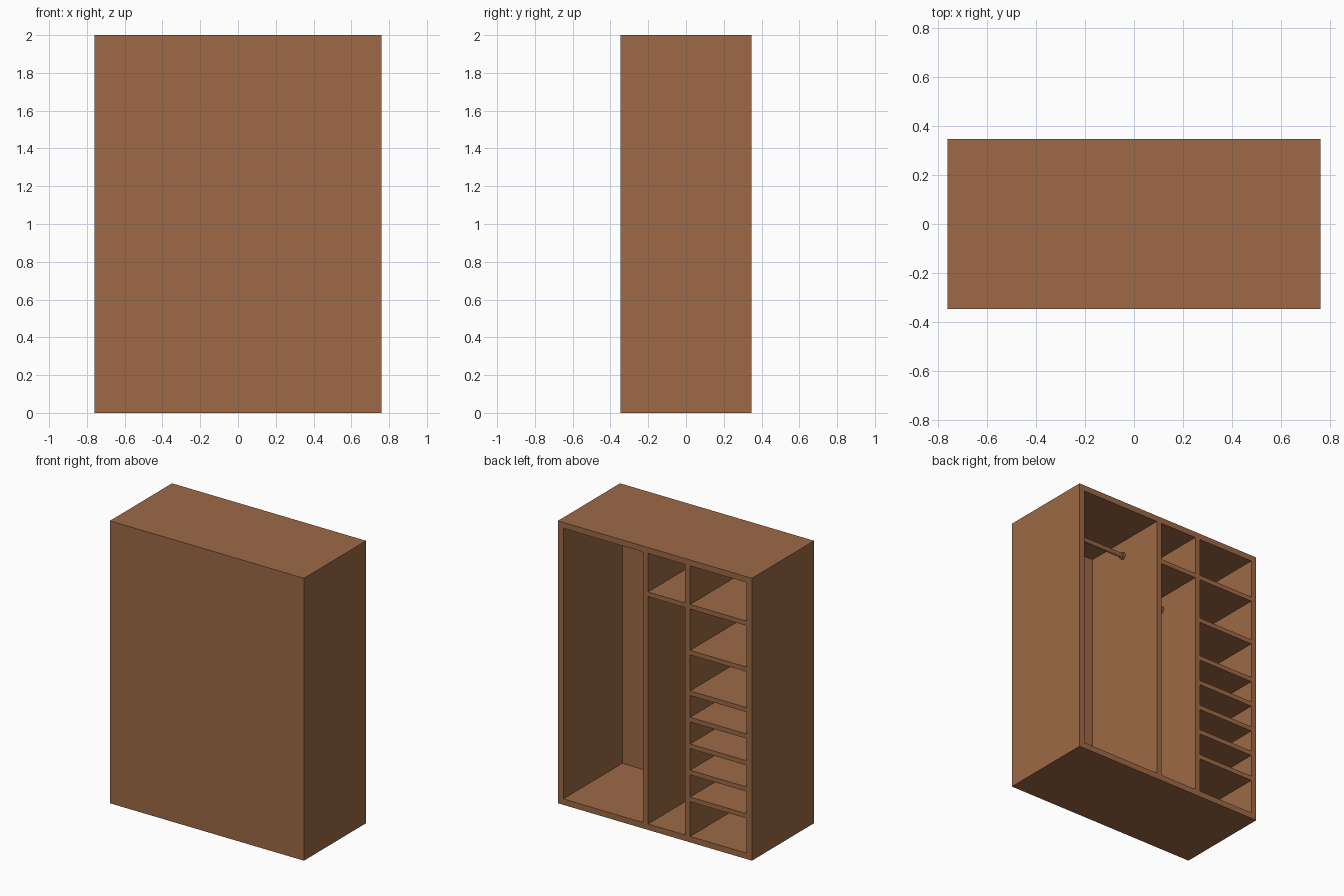
import bpy, bmesh, math
from mathutils import Matrix, Vector

if "Cube" in bpy.data.objects:
    bpy.data.objects.remove(bpy.data.objects["Cube"])

wood = bpy.data.materials.new("brown_wood")
wood.diffuse_color = (0.337, 0.141, 0.061, 1)
wood.use_nodes = True
wood.node_tree.nodes["Principled BSDF"].inputs["Base Color"].default_value = wood.diffuse_color

W, D, H, T = 0.76, 0.3475, 2.0, 0.042      # half width, half depth, height, board
BAYS = {"hanging": (0.094, W - T),         # x ranges of the three open bays
        "middle": (-0.236, 0.054),
        "shelf": (-W + T, -0.276)}


def add_box(bm, lo, hi):
    lo, hi = Vector(lo), Vector(hi)
    m = Matrix.Translation((lo + hi) / 2) @ Matrix.Diagonal((*(hi - lo), 1))
    bmesh.ops.create_cube(bm, size=1, matrix=m)


def boxes(name, spans):
    bm = bmesh.new()
    for lo, hi in spans:
        add_box(bm, lo, hi)
    me = bpy.data.meshes.new(name)
    bm.to_mesh(me)
    bm.free()
    me.materials.append(wood)
    ob = bpy.data.objects.new(name, me)
    bpy.context.collection.objects.link(ob)
    return ob


# carcass: solid block hollowed from the back into three bays
carcass = boxes("carcass", [((-W, -D, 0), (W, D, H))])
cutter = boxes("bay_cutter", [((a, -D + 0.035, T), (b, D + 0.1, H - T))
                              for a, b in BAYS.values()])
mod = carcass.modifiers.new("bays", 'BOOLEAN')
mod.operation, mod.solver, mod.object = 'DIFFERENCE', 'EXACT', cutter
bpy.context.view_layer.objects.active = carcass
bpy.ops.object.modifier_apply(modifier=mod.name)
bpy.data.objects.remove(cutter)


# shelves, given by the height of their top face
def shelf(name, bay, z):
    a, b = BAYS[bay]
    boxes(name, [((a, -D + 0.035, z - 0.033), (b, D, z))])


shelf("middle_shelf", "middle", 1.685)
for i, z in enumerate((1.685, 1.36, 1.073, 0.886, 0.697, 0.511, 0.321)):
    shelf(f"side_shelf_{i + 1}", "shelf", z)


# clothes rails with round end sockets
def rail(name, bay, z):
    a, b = BAYS[bay]
    bm = bmesh.new()
    for x0, x1, r in ((a, b, 0.016), (a, a + 0.015, 0.025), (b - 0.015, b, 0.025)):
        m = Matrix.Translation(((x0 + x1) / 2, 0, z)) @ Matrix.Rotation(math.pi / 2, 4, 'Y')
        bmesh.ops.create_cone(bm, cap_ends=True, segments=24, radius1=r, radius2=r,
                              depth=x1 - x0, matrix=m)
    ob = boxes(name, [])
    bm.to_mesh(ob.data)
    bm.free()
    bpy.ops.object.select_all(action='DESELECT')
    ob.select_set(True)
    bpy.context.view_layer.objects.active = ob
    bpy.ops.object.shade_smooth_by_angle(angle=math.radians(40))


rail("long_clothes_rail", "hanging", 1.847)
rail("short_clothes_rail", "middle", 1.557)
